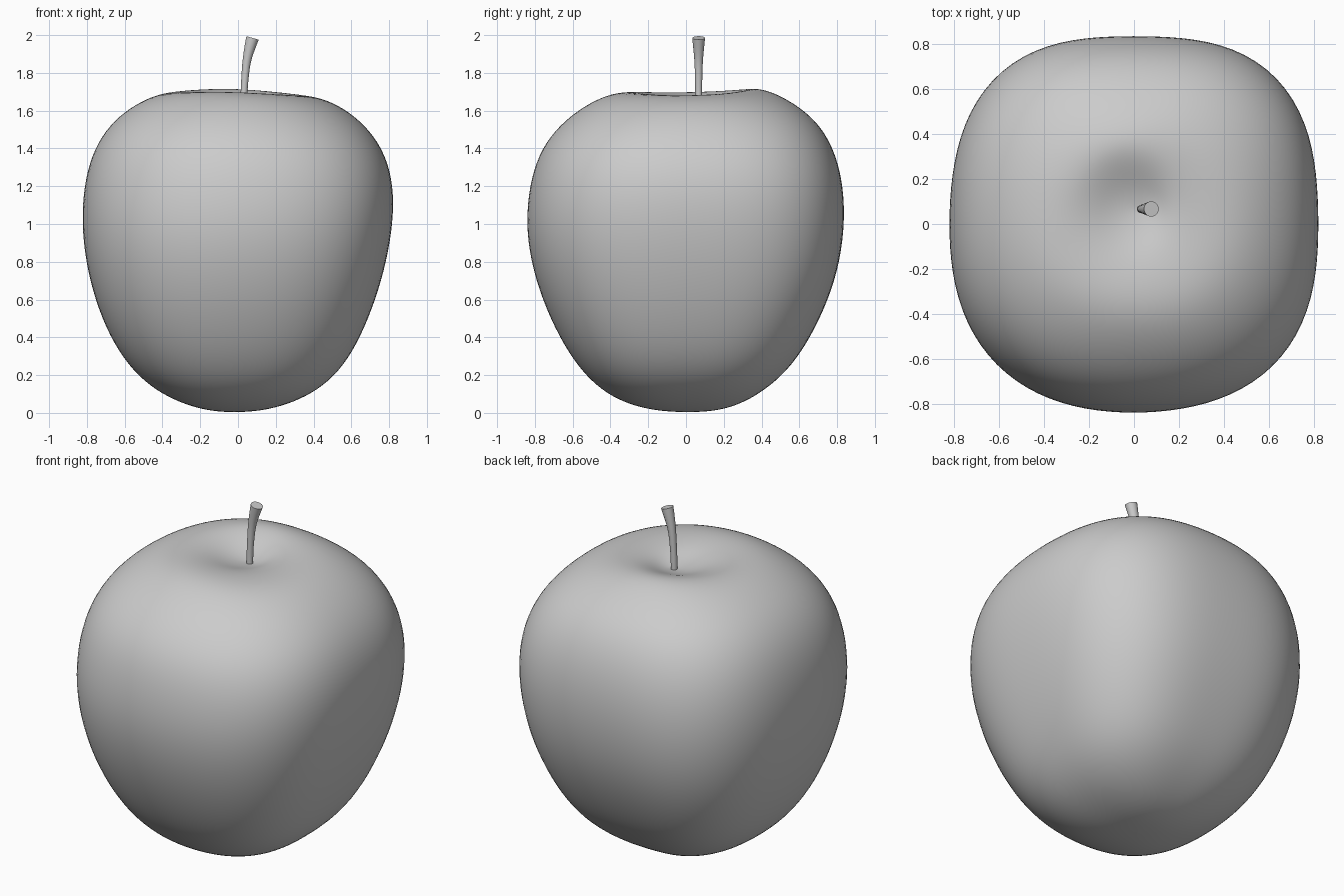
import bpy, bmesh, math
from mathutils import Vector

if "Cube" in bpy.data.objects:
    bpy.data.objects.remove(bpy.data.objects["Cube"])

grey = bpy.data.materials.new("light grey")
grey.diffuse_color = (0.6, 0.6, 0.6, 1)
grey.use_nodes = True
grey.node_tree.nodes["Principled BSDF"].inputs["Base Color"].default_value = grey.diffuse_color


def loft(name, rings):
    """Skin a list of closed rings; end rings are closed with faces."""
    bm = bmesh.new()
    loops = [[bm.verts.new(p) for p in r] for r in rings]
    n = len(loops[0])
    for a, b in zip(loops, loops[1:]):
        for i in range(n):
            j = (i + 1) % n
            bm.faces.new((a[i], a[j], b[j], b[i]))
    bm.faces.new(loops[0][::-1])
    bm.faces.new(loops[-1])
    bmesh.ops.recalc_face_normals(bm, faces=bm.faces)
    me = bpy.data.meshes.new(name)
    bm.to_mesh(me)
    bm.free()
    me.materials.append(grey)
    ob = bpy.data.objects.new(name, me)
    bpy.context.collection.objects.link(ob)
    bpy.context.view_layer.objects.active = ob
    ob.select_set(True)
    bpy.ops.object.shade_smooth_by_angle(angle=math.radians(40))
    ob.select_set(False)
    return ob


def spline(rows, steps):
    """Catmull-Rom through rows of numbers."""
    out = []
    for k in range(1, len(rows) - 2):
        for s in range(steps):
            t = s / steps
            out.append([0.5 * (2 * b + (c - a) * t + (2 * a - 5 * b + 4 * c - d) * t * t
                               + (3 * b - a - 3 * c + d) * t ** 3)
                        for a, b, c, d in zip(*rows[k - 1:k + 3])])
    out.append(list(rows[-2]))
    return out


def relax(rows, times):
    """Even out a profile, keeping its ends."""
    for _ in range(times):
        rows = [rows[0]] + [[(a + 2 * b + c) / 4 for a, b, c in zip(*rows[i - 1:i + 2])]
                            for i in range(1, len(rows) - 1)] + [rows[-1]]
    return rows


# Fruit body: height, left, right, front, back extents, ending in the stem hollow
rows = [
    (0.004, -0.02, -0.02, 0.01, 0.01),
    (0.010, -0.14, 0.11, -0.14, 0.15),
    (0.045, -0.28, 0.26, -0.30, 0.28),
    (0.12, -0.435, 0.42, -0.445, 0.415),
    (0.25, -0.58, 0.56, -0.575, 0.56),
    (0.45, -0.70, 0.67, -0.695, 0.685),
    (0.70, -0.785, 0.76, -0.795, 0.79),
    (0.96, -0.825, 0.815, -0.845, 0.837),
    (1.20, -0.815, 0.823, -0.828, 0.832),
    (1.40, -0.76, 0.765, -0.765, 0.78),
    (1.55, -0.655, 0.645, -0.64, 0.685),
    (1.65, -0.515, 0.50, -0.495, 0.55),
    (1.70, -0.395, 0.365, -0.38, 0.44),
    (1.713, -0.29, 0.25, -0.27, 0.35),
    (1.69, -0.19, 0.17, -0.15, 0.26),
    (1.65, -0.09, 0.11, -0.045, 0.165),
    (1.63, 0.025, 0.035, 0.065, 0.075),
]


def mirror(r):
    return (r[0], r[2], r[1], r[4], r[3])


rows = [mirror(rows[1])] + rows + [mirror(rows[-2])]
rings = []
profile = relax(spline(rows, 5), 10)
for k, (z, xl, xr, yf, yb) in enumerate(profile):
    # four soft, uneven corners on the flanks, round towards the poles
    corner = 0.088 * math.sin(math.pi * (k / 65) ** 0.75) ** 0.7 if 0 < k < 65 else 0
    rim = math.exp(-((k - 65) / 8) ** 2)
    ring = []
    for i in range(96):
        a = 2 * math.pi * i / 96
        back_left = math.cos(a - 0.75 * math.pi)
        uneven = 0.9 + 0.28 * math.cos(a - 0.25 * math.pi) + 0.1 * back_left
        f = 1 + corner * uneven * (1 - math.cos(4 * a)) / 2
        # the rim dips to the sides and to the front right
        dip = rim * (-0.012 + 0.012 * back_left - 0.008 * math.cos(2 * a))
        ring.append(((xl + xr) / 2 + (xr - xl) / 2 * f * math.cos(a),
                     (yf + yb) / 2 + (yb - yf) / 2 * f * math.sin(a), z + dip))
    rings.append(ring)
loft("apple_body", rings)

# Stem: curved, flared tube; rows are x, z, radius
path = [(0.033, 1.45, 0.019), (0.033, 1.54, 0.019), (0.031, 1.65, 0.018), (0.036, 1.76, 0.019),
        (0.048, 1.87, 0.023), (0.077, 1.985, 0.034), (0.115, 2.1, 0.045)]
pts = spline(path, 5)
rings = []
for k, (x, z, r) in enumerate(pts):
    a, b = pts[max(k - 1, 0)], pts[min(k + 1, len(pts) - 1)]
    t = Vector((b[0] - a[0], 0, b[1] - a[1])).normalized()
    side = Vector((t.z, 0, -t.x))
    rings.append([Vector((x, 0.067, z)) + r * (math.cos(q) * side + math.sin(q) * Vector((0, 1, 0)))
                  for q in (2 * math.pi * i / 20 for i in range(20))])
loft("stem", rings)
